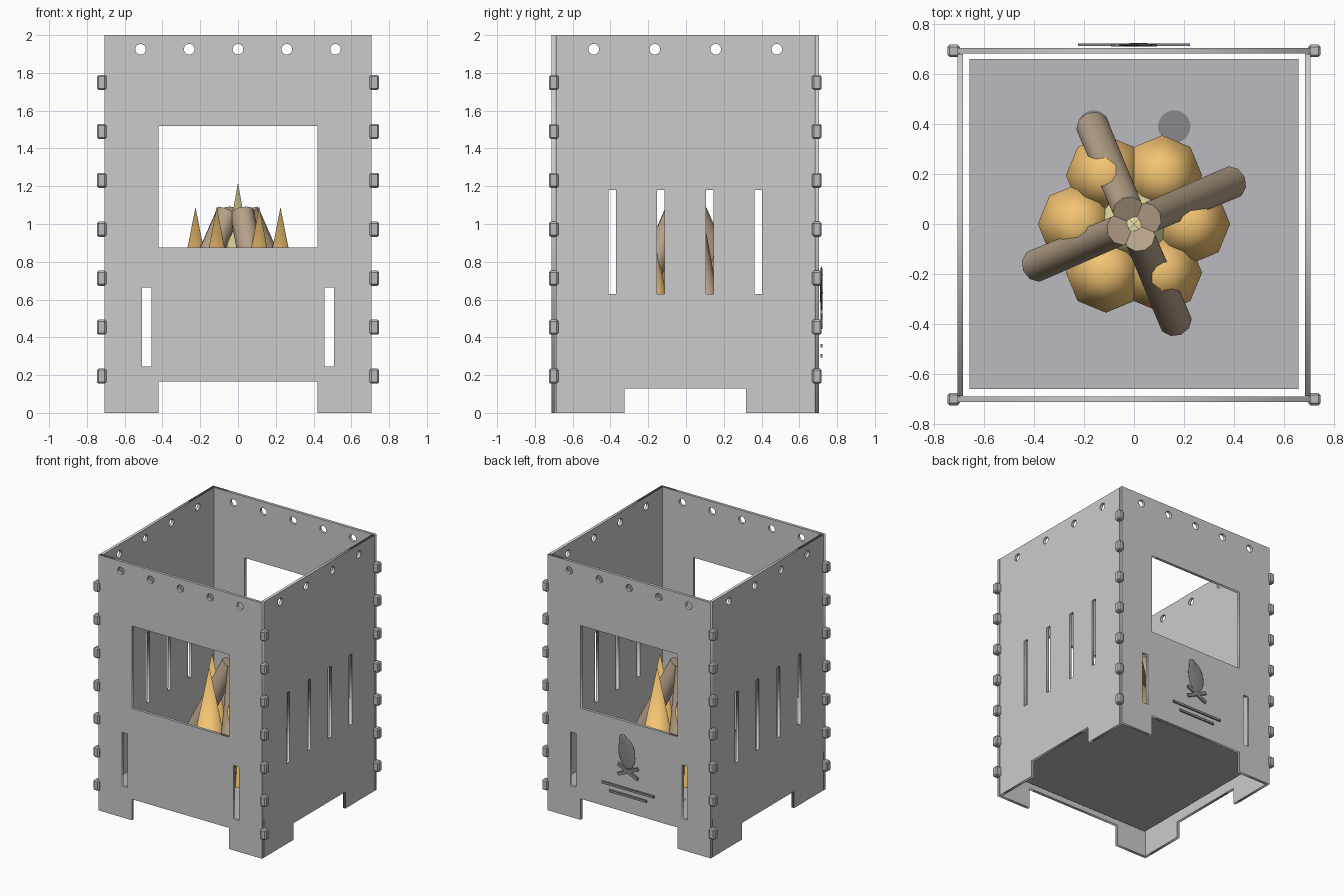
import bpy, bmesh
from math import pi, cos, sin, radians
from mathutils import Vector

if "Cube" in bpy.data.objects:
    bpy.data.objects.remove(bpy.data.objects["Cube"])

SHIFT = -0.004  # the box sits a hair forward because of the rear emblem


def material(name, rgb):
    m = bpy.data.materials.new(name)
    m.diffuse_color = (*rgb, 1)
    m.use_nodes = True
    m.node_tree.nodes["Principled BSDF"].inputs["Base Color"].default_value = m.diffuse_color
    return m


STEEL = material("dark_steel", (0.5, 0.5, 0.53))
DARK = material("emblem_grey", (0.25, 0.25, 0.27))
ORANGE = material("flame_orange", (0.9, 0.55, 0.17))
YELLOW = material("flame_yellow", (0.85, 0.78, 0.38))
WOOD = material("wood", (0.47, 0.36, 0.25))


def finish(name, mat=None, smooth=None):
    ob = bpy.context.object
    ob.name = name
    if mat:
        ob.data.materials.append(mat)
    if smooth:
        bpy.ops.object.shade_smooth_by_angle(angle=radians(smooth))
    return ob


def box(name, loc, size, mat=None, rot=(0, 0, 0), bevel=0):
    bpy.ops.mesh.primitive_cube_add(size=1, location=loc, rotation=rot)
    ob = finish(name, mat)
    ob.scale = size
    bpy.ops.object.transform_apply(location=False, rotation=False, scale=True)
    if bevel:
        b = ob.modifiers.new("bevel", 'BEVEL')
        b.width, b.segments = bevel, 1
    return ob


def rect(cx, hw, z0, z1):
    return [(cx - hw, z0), (cx + hw, z0), (cx + hw, z1), (cx - hw, z1)]


def circle(cx, cz, r, n=20):
    return [(cx + r * cos(2 * pi * i / n), cz + r * sin(2 * pi * i / n)) for i in range(n)]


def panel(name, loops, loc, rot_z):
    """Sheet with cut-outs: filled outline minus inner loops, given thickness."""
    cu = bpy.data.curves.new(name, 'CURVE')
    cu.dimensions, cu.fill_mode, cu.extrude = '2D', 'BOTH', 0.011
    for pts in loops:
        sp = cu.splines.new('POLY')
        sp.points.add(len(pts) - 1)
        for p, (x, z) in zip(sp.points, pts):
            p.co = (x, z, 0, 1)
        sp.use_cyclic_u = True
    ob = bpy.data.objects.new(name, cu)
    bpy.context.collection.objects.link(ob)
    ob.location, ob.rotation_euler = loc, (pi / 2, 0, rot_z)
    bpy.ops.object.select_all(action='DESELECT')
    ob.select_set(True)
    bpy.context.view_layer.objects.active = ob
    bpy.ops.object.convert(target='MESH')


def outline(hw, notch, nz):
    return [(-hw, 0), (-notch, 0), (-notch, nz), (notch, nz),
            (notch, 0), (hw, 0), (hw, 2), (-hw, 2)]


# Front and back panels: window, two slots, five holes
face = [outline(0.707, 0.42, 0.165), rect(0, 0.42, 0.875, 1.52)]
face += [rect(s * 0.483, 0.024, 0.245, 0.665) for s in (-1, 1)]
face += [circle(0.258 * i, 1.925, 0.028) for i in (-2, -1, 0, 1, 2)]
panel("front_panel", face, (0, SHIFT - 0.697, 0), 0)
panel("back_panel", face, (0, SHIFT + 0.697, 0), 0)

# Side panels: four slots, four holes
side = [outline(0.684, 0.322, 0.13)]
for i in (-1.5, -0.5, 0.5, 1.5):
    side += [rect(0.2575 * i, 0.02, 0.63, 1.18), circle(0.323 * i, 1.925, 0.028)]
panel("right_panel", side, (0.696, SHIFT, 0), pi / 2)
panel("left_panel", side, (-0.696, SHIFT, 0), pi / 2)

# Corner clips
for sx in (-1, 1):
    for sy in (-1, 1):
        for k in range(7):
            box("corner_clip", (sx * 0.722, SHIFT + sy * 0.697, 0.195 + 0.259 * k),
                (0.05, 0.05, 0.08), STEEL, bevel=0.009)

# Floor plate and two round pads on it
box("floor_plate", (0, 0, 0.195), (1.316, 1.32, 0.02), STEEL)
for sx in (-1, 1):
    for name, r, z, mat in (("pad_ring", 0.088, 0.206, STEEL), ("pad_disc", 0.065, 0.209, DARK)):
        bpy.ops.mesh.primitive_cylinder_add(vertices=32, radius=r, depth=0.006,
                                            location=(sx * 0.161, 0.39, z))
        finish(name, mat, 30)

# Flames: six around one taller in the middle
def flame(name, x, y, r, z0, z1, mat):
    bpy.ops.mesh.primitive_cone_add(vertices=8, radius1=r, depth=z1 - z0,
                                    location=(x, y, (z0 + z1) / 2))
    finish(name, mat, 60)


for k in range(6):
    a = k * pi / 3
    flame("outer_flame", 0.225 * cos(a), 0.225 * sin(a), 0.16, 0.27, 1.09, ORANGE)
flame("center_flame", 0, 0, 0.165, 0.27, 1.22, YELLOW)

# Four logs leaning together
for k in range(4):
    a = radians(23) + k * pi / 2
    d = Vector((cos(a), sin(a), 0))
    top, low = d * 0.055 + Vector((0, 0, 1.065)), d * 0.42 + Vector((0, 0, 0.29))
    axis = top - low
    bpy.ops.mesh.primitive_cone_add(vertices=10, radius1=0.068, radius2=0.064,
                                    depth=axis.length, location=(top + low) / 2)
    ob = finish("log", WOOD, 50)
    ob.rotation_euler = axis.to_track_quat('Z', 'Y').to_euler()

# Campfire ornament on the back: flame, crossed sticks, two bars
BY = 0.717
for name, x, z, sx, sz, tilt in (("ornament_flame", 0.01, 0.635, 0.072, 0.12, 8),
                                 ("ornament_flame_tip", 0.04, 0.73, 0.036, 0.045, 8)):
    bpy.ops.mesh.primitive_uv_sphere_add(segments=20, ring_count=12, radius=1,
                                         location=(x, BY, z), rotation=(0, radians(tilt), 0))
    finish(name, DARK, 40).scale = (sx, 0.007, sz)
for s in (-1, 1):
    box("ornament_stick", (0, BY, 0.495), (0.19, 0.012, 0.026), DARK, (0, s * radians(25), 0))
box("ornament_long_bar", (0, BY, 0.355), (0.45, 0.01, 0.018), DARK)
box("ornament_short_bar", (0, BY, 0.303), (0.32, 0.01, 0.018), DARK)
